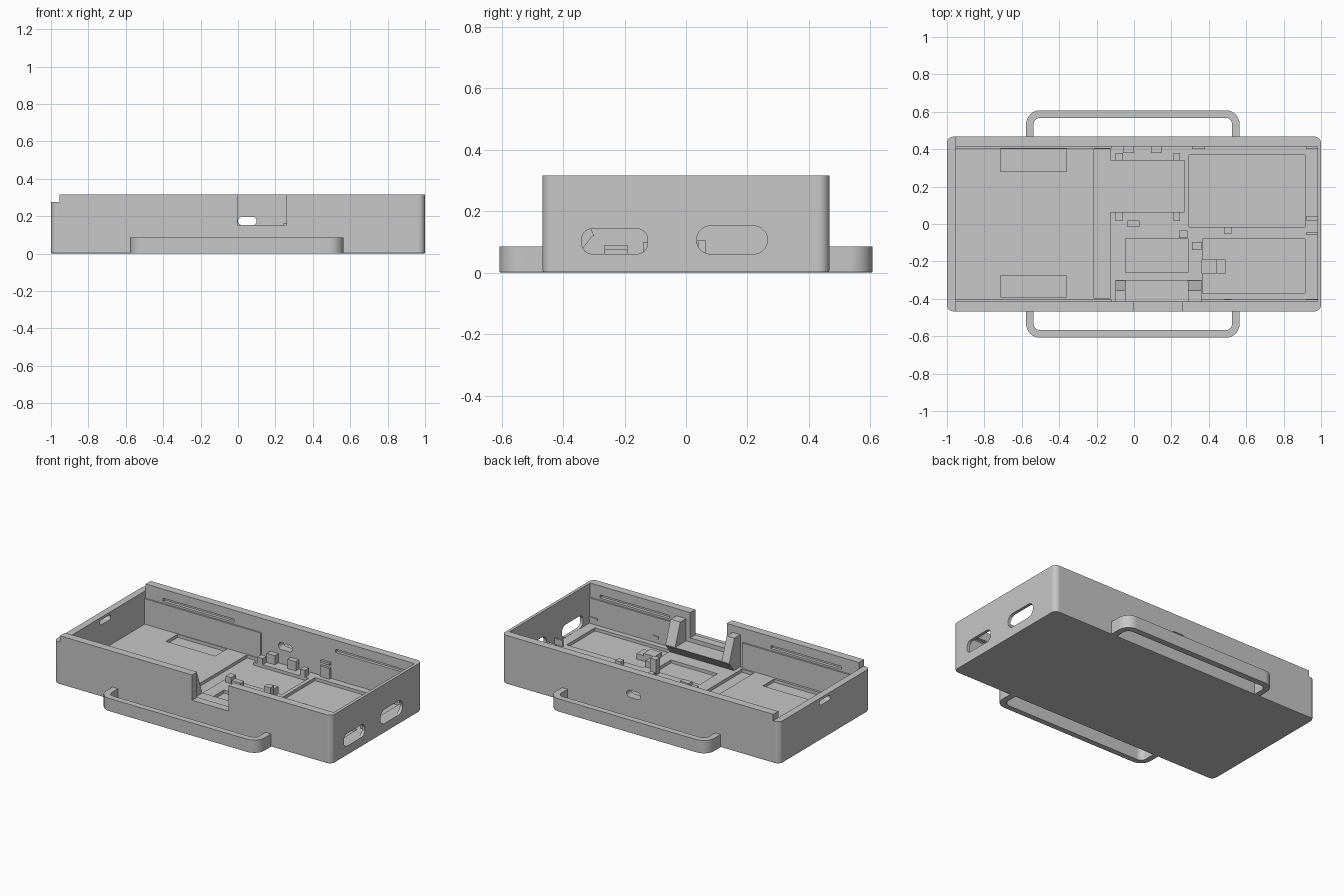
import bpy, bmesh, math
from mathutils import Vector

if "Cube" in bpy.data.objects:
    bpy.data.objects.remove(bpy.data.objects["Cube"])

grey = bpy.data.materials.new("plain_grey")
grey.use_nodes = True
COLOUR = (0.57, 0.57, 0.57, 1)
grey.diffuse_color = COLOUR
grey.node_tree.nodes["Principled BSDF"].inputs["Base Color"].default_value = COLOUR


def prism(name, u, v, w, low=0, high=None, axis="z", chamfer=0):
    """Rounded rectangle in u, v (radius low at small v, high at large v), extruded along w."""
    high = low if high is None else high
    corners = [(u[1], v[1], high, -1, -1), (u[0], v[1], high, 1, -1),
               (u[0], v[0], low, 1, 1), (u[1], v[0], low, -1, 1)]
    outline = []
    for i, (cu, cv, r, su, sv) in enumerate(corners):
        steps = 8 if r else 0
        for k in range(steps + 1):
            a = math.pi / 2 * (i + k / max(steps, 1))
            outline.append((cu + r * (su + math.cos(a)), cv + r * (sv + math.sin(a))))
    place = {"z": lambda a, b, c: (a, b, c),
             "x": lambda a, b, c: (c, a, b),
             "y": lambda a, b, c: (a, c, b)}[axis]
    bm = bmesh.new()
    base = bm.faces.new([bm.verts.new(place(a, b, w[0])) for a, b in outline])
    ext = bmesh.ops.extrude_face_region(bm, geom=[base])
    moved = [g for g in ext["geom"] if isinstance(g, bmesh.types.BMVert)]
    bmesh.ops.translate(bm, verts=moved, vec=Vector(place(0, 0, w[1] - w[0])))
    bmesh.ops.recalc_face_normals(bm, faces=bm.faces)
    if chamfer:
        edges = [e for e in bm.edges if all(abs(p.co.z - w[0]) < 1e-5 for p in e.verts)]
        bmesh.ops.bevel(bm, geom=edges, offset=chamfer, segments=2, affect="EDGES", profile=0.5)
    me = bpy.data.meshes.new(name)
    bm.to_mesh(me)
    bm.free()
    me.materials.append(grey)
    ob = bpy.data.objects.new(name, me)
    bpy.context.collection.objects.link(ob)
    return ob


def cut(target, *args, **kw):
    cutter = prism("cutter", *args, **kw)
    cutter.hide_render = True
    mod = target.modifiers.new("cut", "BOOLEAN")
    mod.operation, mod.solver, mod.object = "DIFFERENCE", "EXACT", cutter
    bpy.context.view_layer.objects.active = target
    bpy.ops.object.modifier_apply(modifier=mod.name)
    bpy.data.objects.remove(cutter)


def smooth(ob):
    """Smooth the round corners while the large faces stay flat."""
    bpy.ops.object.select_all(action="DESELECT")
    ob.select_set(True)
    bpy.context.view_layer.objects.active = ob
    bpy.ops.object.shade_smooth_by_angle(angle=math.radians(25))
    mod = ob.modifiers.new("flat_faces", "WEIGHTED_NORMAL")
    mod.keep_sharp = True
    mod.weight = 100


# Tray with a low end wall
FLOOR, SUNK, TOP = 0.06, 0.04, 0.317
tray = prism("tray", (-1, 1), (-0.467, 0.467), (0, TOP), 0.035, chamfer=0.008)
cut(tray, (-0.955, 0.98), (-0.415, 0.415), (FLOOR, 0.5))
cut(tray, (-1.1, -0.955), (-0.6, 0.6), (0.275, 0.5))

# Floor recesses and cross trough
for u, v in [((-0.715, -0.36), (0.28, 0.4)), ((-0.715, -0.36), (-0.39, -0.275)),
             ((-0.215, -0.125), (-0.395, 0.4)), ((-0.13, 0.27), (0.065, 0.34)),
             ((0.295, 0.915), (-0.015, 0.37)), ((0.365, 0.915), (-0.37, -0.08)),
             ((-0.045, 0.29), (-0.26, -0.08))]:
    cut(tray, u, v, (SUNK, 0.2))

# Front notch, end ports, back and left openings
cut(tray, (-0.003, 0.26), (0.152, 0.5), (-0.6, -0.38), axis="y")
cut(tray, (-0.34, -0.125), (0.061, 0.143), (0.95, 1.1), 0.035, axis="x")
cut(tray, (0.035, 0.265), (0.061, 0.152), (0.95, 1.1), 0.044, axis="x")
cut(tray, (0.0, 0.1), (0.152, 0.197), (0.38, 0.6), 0.022, axis="y")
cut(tray, (-0.055, 0.055), (0.226, 0.258), (-1.1, -0.9), 0.015, axis="x")

# Long snap grooves inside both side walls
for x in ((-0.83, -0.32), (0.41, 0.91)):
    for y in ((-0.435, -0.40), (0.40, 0.435)):
        cut(tray, x, (0.238, 0.258), y, axis="y")
smooth(tray)

# Side handles
for side, label in ((-1, "front"), (1, "back")):
    outer, inner = sorted((side * 0.425, side * 0.608)), sorted((side * 0.41, side * 0.568))
    far = (0.075, 0) if side < 0 else (0, 0.075)
    near = (0.037, 0) if side < 0 else (0, 0.037)
    handle = prism(label + "_handle", (-0.577, 0.565), outer, (0, 0.085), *far, chamfer=0.005)
    cut(handle, (-0.537, 0.525), inner, (-0.1, 0.2), *near)
    smooth(handle)

# Thin wall liners
for name, x, y in [("back_liner", (-0.955, -0.12), (0.405, 0.42)),
                   ("front_left_liner", (-0.955, -0.12), (-0.42, -0.405)),
                   ("front_right_liner", (0.36, 0.98), (-0.42, -0.405))]:
    prism(name, x, y, (0.035, 0.225))

# Sloped posts beside the notch, standing on an undercut bar
for i, x in enumerate(((-0.1, -0.045), (0.29, 0.36))):
    post = prism(f"notch_post_{i + 1}", x, (-0.42, -0.30), (0.12, 0.27))
    for p in post.data.vertices:
        if p.co.z > 0.2 and p.co.y > -0.4:
            p.co.y -= 0.055
bar = prism("notch_bar", (-0.1, 0.36), (-0.42, -0.30), (SUNK, 0.125))
for p in bar.data.vertices:
    if p.co.z < 0.1 and p.co.y > -0.4:
        p.co.y -= 0.066

# Board supports and clips: x range, y range, top height
supports = [((-0.1, -0.06), (0.015, 0.065), 0.1), ((0.21, 0.245), (0.015, 0.065), 0.105),
            ((-0.035, 0.03), (-0.015, 0.02), 0.1), ((0.24, 0.285), (-0.075, -0.035), 0.16),
            ((0.31, 0.36), (-0.14, -0.095), 0.1), ((0.36, 0.44), (-0.265, -0.19), 0.09),
            ((0.44, 0.49), (-0.265, -0.19), 0.075), ((0.48, 0.52), (-0.05, -0.015), 0.09),
            ((-0.1, -0.06), (0.34, 0.38), 0.1), ((0.21, 0.245), (0.34, 0.38), 0.105),
            ((-0.06, 0.0), (0.38, 0.42), 0.12), ((0.09, 0.15), (0.38, 0.42), 0.12),
            ((0.31, 0.38), (0.4, 0.42), 0.13),
            ((0.92, 0.985), (-0.055, -0.045), 0.1), ((0.92, 0.985), (0.02, 0.04), 0.1)]
for i, (x, y, top) in enumerate(supports):
    prism(f"board_support_{i + 1}", x, y, (0.035, top))

# Small wall tabs
for i, (x, y, z) in enumerate([((0.31, 0.38), (0.4, 0.42), 0.15), ((0.92, 0.985), (0.4, 0.42), 0.15),
                               ((0.48, 0.52), (-0.42, -0.4), 0.09), ((0.92, 0.985), (-0.42, -0.4), 0.09)]):
    prism(f"wall_tab_{i + 1}", x, y, (z, z + 0.015))
